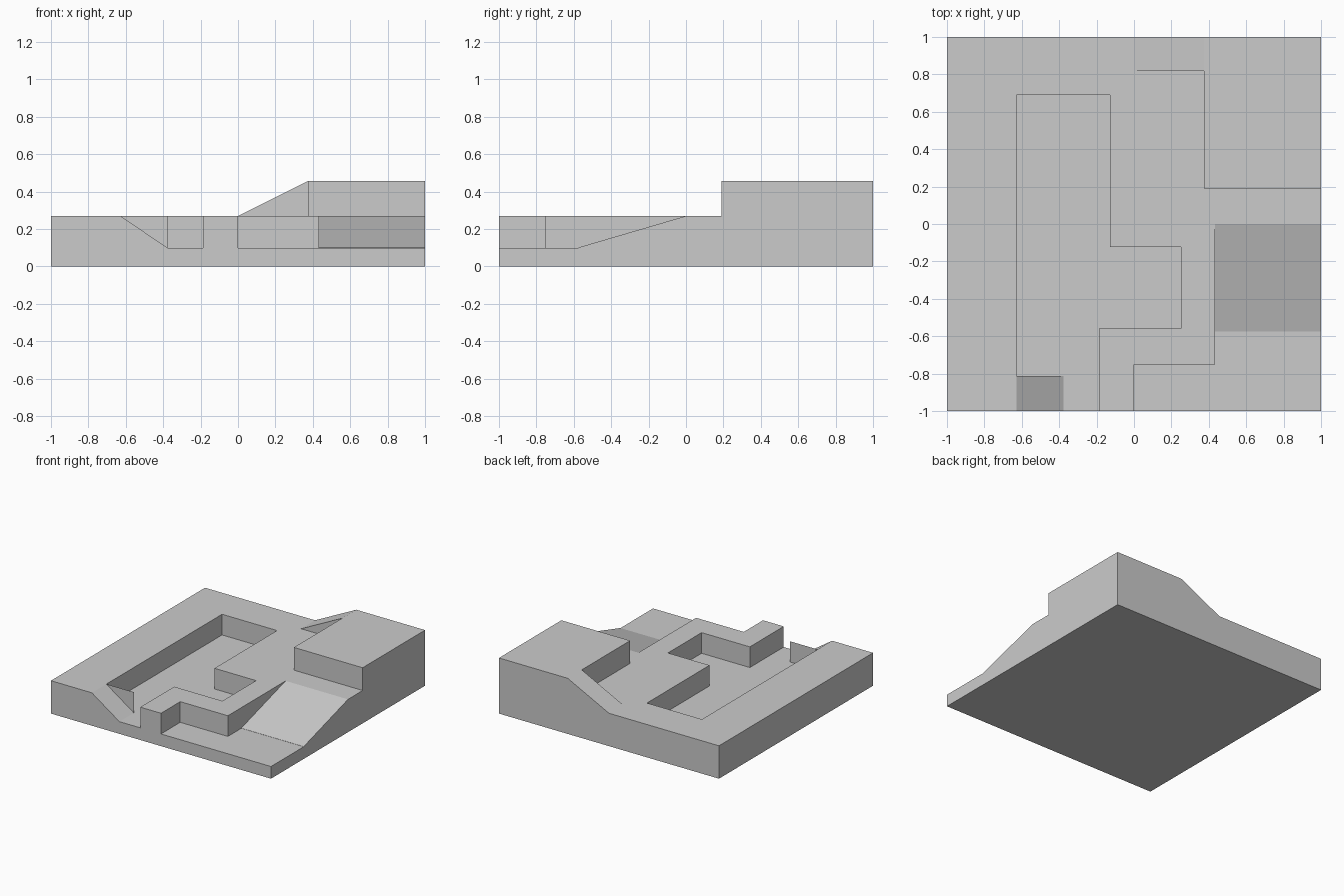
import bpy, bmesh
from mathutils import Vector

if "Cube" in bpy.data.objects:
    bpy.data.objects.remove(bpy.data.objects["Cube"])

LOW, GROUND, HIGH, OVER = 0.1, 0.27, 0.457, 0.7


def prism(name, profile, axis, start, end):
    """Extrude a 2D profile along an axis: 'z' takes (x,y), 'y' takes (x,z), 'x' takes (y,z)."""
    place = {'z': lambda a, b: (a, b, start),
             'y': lambda a, b: (a, start, b),
             'x': lambda a, b: (start, a, b)}[axis]
    bm = bmesh.new()
    face = bm.faces.new([bm.verts.new(place(a, b)) for a, b in profile])
    ext = bmesh.ops.extrude_face_region(bm, geom=[face])
    step = Vector([end - start if axis == k else 0 for k in 'xyz'])
    bmesh.ops.translate(bm, vec=step,
                        verts=[v for v in ext['geom'] if isinstance(v, bmesh.types.BMVert)])
    bmesh.ops.recalc_face_normals(bm, faces=bm.faces)
    mesh = bpy.data.meshes.new(name)
    bm.to_mesh(mesh)
    bm.free()
    obj = bpy.data.objects.new(name, mesh)
    bpy.context.collection.objects.link(obj)
    return obj


def combine(target, tool, operation):
    tool.hide_render = True
    tool.display_type = 'WIRE'
    mod = target.modifiers.new(tool.name, 'BOOLEAN')
    mod.object, mod.operation, mod.solver = tool, operation, 'EXACT'


# Square ground tile
tile = prism("terrain_tile", [(-1, -1), (1, -1), (1, 1), (-1, 1)], 'z', 0, GROUND)

# Raised plateau, plus the ramp climbing to it along the back edge
plateau = prism("plateau", [(0.375, 0.19), (1, 0.19), (1, 1), (0.375, 1)], 'z', 0.15, HIGH)
back_ramp = prism("plateau_ramp", [(0, 0.15), (0.5, 0.15), (0.5, HIGH),
                                   (0.375, HIGH), (0, GROUND)], 'y', 0.818, 1)

# Sunken channel, open at the front
channel = prism("channel_cutter", [
    (-0.628, 0.69), (-0.628, -0.812), (-0.378, -0.812), (-0.378, -1.1), (-0.188, -1.1),
    (-0.188, -0.56), (0.25, -0.56), (0.25, -0.122), (-0.128, -0.122), (-0.128, 0.69)],
    'z', LOW, OVER)
# Side ramp into the channel, slope carried on above the ground
channel_ramp = prism("channel_ramp_cutter", [
    (-0.728, 0.338), (-0.378, LOW), (-0.3, LOW), (-0.3, OVER), (-0.728, OVER)],
    'y', -1.1, -0.812)

# Low corner at front right and its broad ramp up to the ground
corner = prism("corner_cutter", [
    (0, -1.1), (1.1, -1.1), (1.1, -0.575), (0.433, -0.575), (0.433, -0.75), (0, -0.75)],
    'z', LOW, OVER)
corner_ramp = prism("corner_ramp_cutter", [
    (-0.65, LOW), (-0.58, LOW), (0.1, 0.2993), (0.1, OVER), (-0.65, OVER)],
    'x', 0.433, 1.1)

for part in (plateau, back_ramp):
    combine(tile, part, 'UNION')
for part in (channel, channel_ramp, corner, corner_ramp):
    combine(tile, part, 'DIFFERENCE')
